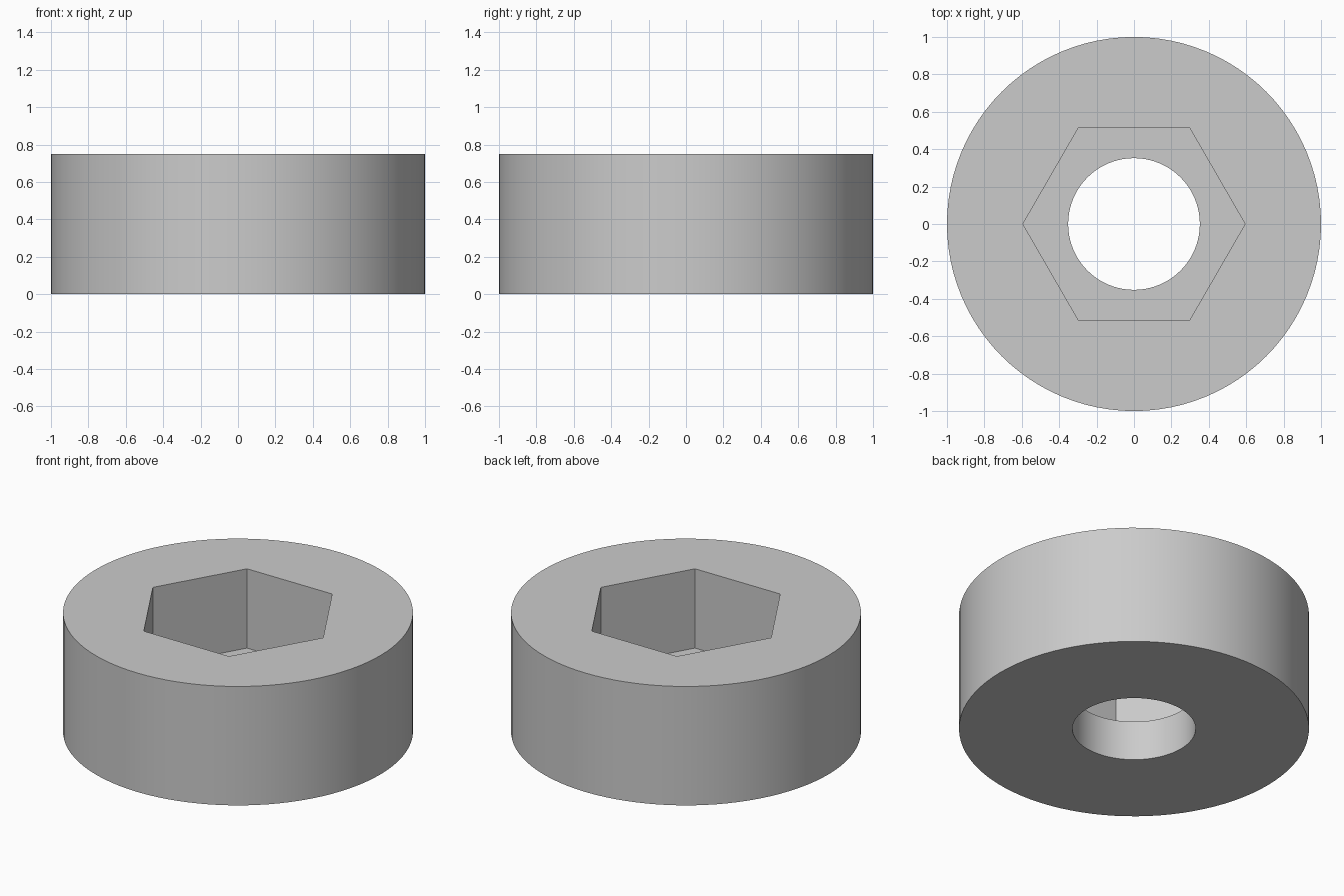
import bpy
import math

if "Cube" in bpy.data.objects:
    bpy.data.objects.remove(bpy.data.objects["Cube"], do_unlink=True)

HEIGHT = 0.75
SOCKET_FLOOR = 0.25
OVERLAP = 0.1


def prism(name, sides, radius, bottom, top, turn=0.0):
    """Upright prism standing between two heights."""
    bpy.ops.mesh.primitive_cylinder_add(
        vertices=sides, radius=radius, depth=top - bottom,
        location=(0, 0, (bottom + top) / 2), rotation=(0, 0, turn))
    obj = bpy.context.object
    obj.name = name
    bpy.ops.object.transform_apply(location=True, rotation=True, scale=True)
    return obj


def cut(target, cutter):
    """Subtract the cutter from the target, then discard it."""
    cutter.hide_render = True
    mod = target.modifiers.new("Cut", "BOOLEAN")
    mod.operation = "DIFFERENCE"
    mod.solver = "EXACT"
    mod.object = cutter
    bpy.ops.object.select_all(action="DESELECT")
    target.select_set(True)
    bpy.context.view_layer.objects.active = target
    bpy.ops.object.modifier_apply(modifier=mod.name)
    bpy.data.objects.remove(cutter, do_unlink=True)


# Round collar with a hexagonal socket above a round bore
collar = prism("socket_collar", 96, 1.0, 0, HEIGHT)
cut(collar, prism("hex_cutter", 6, 0.594, SOCKET_FLOOR, HEIGHT + OVERLAP, math.pi / 6))
cut(collar, prism("bore_cutter", 96, 0.352, -OVERLAP, HEIGHT))

# Plain grey finish
grey = bpy.data.materials.new("light_grey")
grey.use_nodes = True
colour = (0.6, 0.6, 0.6, 1)
grey.diffuse_color = colour
grey.node_tree.nodes["Principled BSDF"].inputs["Base Color"].default_value = colour
collar.data.materials.clear()
collar.data.materials.append(grey)
for face in collar.data.polygons:
    face.material_index = 0

# Smooth round walls with crisp edges
bpy.ops.object.select_all(action="DESELECT")
collar.select_set(True)
bpy.context.view_layer.objects.active = collar
bpy.ops.object.shade_smooth_by_angle(angle=math.radians(30))
